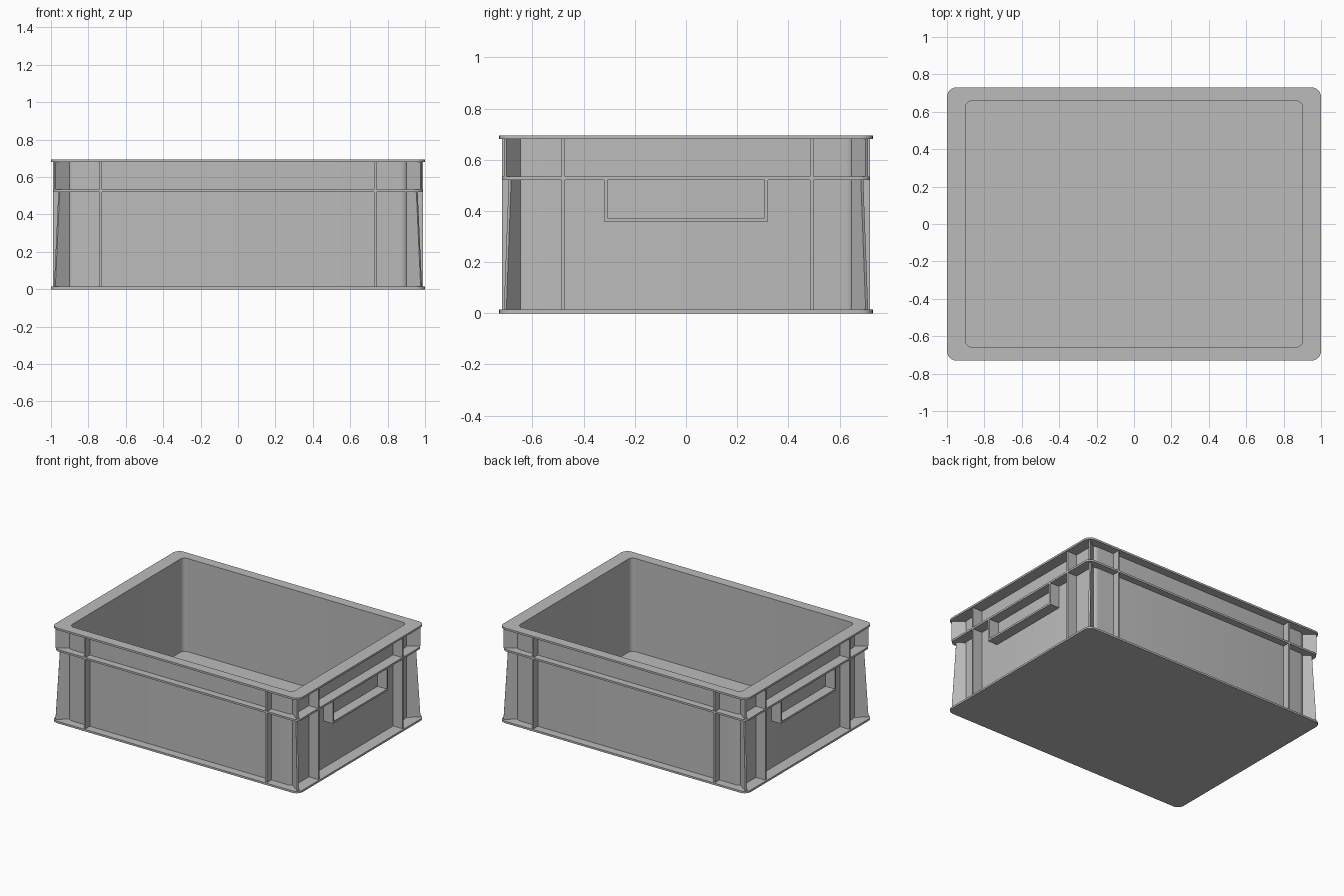
import bpy, bmesh, math
from mathutils import Vector

cube = bpy.data.objects.get("Cube")
if cube:
    bpy.data.objects.remove(cube, do_unlink=True)

grey = bpy.data.materials.new("crate grey")
grey.use_nodes = True
COLOUR = (0.5, 0.5, 0.5, 1)
grey.diffuse_color = COLOUR
grey.node_tree.nodes["Principled BSDF"].inputs["Base Color"].default_value = COLOUR

HEIGHT, PLATE = 0.695, 0.014      # total height, flange thickness
MID = 0.52                        # underside of the middle flange
IN_X, IN_Y = 0.902, 0.658         # inner opening
WALL_X, WALL_Y = 0.914, 0.67      # outer wall faces
RIB_X, RIB_Y = 0.99, 0.72         # outer edge of the ribs


def finish(name, bm, smooth=False):
    bmesh.ops.recalc_face_normals(bm, faces=bm.faces)
    mesh = bpy.data.meshes.new(name)
    bm.to_mesh(mesh)
    bm.free()
    mesh.materials.append(grey)
    ob = bpy.data.objects.new(name, mesh)
    bpy.context.collection.objects.link(ob)
    if smooth:
        bpy.ops.object.select_all(action='DESELECT')
        ob.select_set(True)
        bpy.context.view_layer.objects.active = ob
        bpy.ops.object.shade_smooth_by_angle(angle=math.radians(35))
    return ob


def rounded(hx, hy, r, steps=6):
    """Outline of a rounded rectangle."""
    pts = []
    for q, (sx, sy) in enumerate([(1, 1), (-1, 1), (-1, -1), (1, -1)]):
        for i in range(steps + 1):
            a = math.pi / 2 * (q + i / steps)
            pts.append((sx * (hx - r) + r * math.cos(a), sy * (hy - r) + r * math.sin(a)))
    return pts


def band(name, outer, z0, z1, inner=None):
    """Rounded plate, or a ring when an inner outline is given."""
    bm = bmesh.new()
    loops = [[bm.verts.new((x, y, z)) for x, y in rounded(*o)]
             for o in (outer, inner) if o for z in (z0, z1)]
    n = len(loops[0])
    pairs = [(0, 1)] if not inner else [(0, 1), (1, 3), (3, 2), (2, 0)]
    for a, b in pairs:
        for i in range(n):
            j = (i + 1) % n
            bm.faces.new((loops[a][i], loops[a][j], loops[b][j], loops[b][i]))
    if not inner:
        bm.faces.new(loops[0])
        bm.faces.new(loops[1])
    return finish(name, bm, True)


def box(name, lo, hi):
    bm = bmesh.new()
    bmesh.ops.create_cube(bm, size=1)
    for v in bm.verts:
        v.co = Vector([(a + b) / 2 + c * (b - a) for a, b, c in zip(lo, hi, v.co)])
    return finish(name, bm)


def mirrored_box(name, lo, hi, axis, sign):
    """Box on the positive side, flipped along an axis when sign is -1."""
    lo, hi = list(lo), list(hi)
    if sign < 0:
        lo[axis], hi[axis] = -hi[axis], -lo[axis]
    return box(name, lo, hi)


def gusset(name, sx, sy, z0, z1, end0, end1):
    """Thin corner web whose outer edge runs from end0 (low) to end1 (high)."""
    start = Vector((0.9, 0.648))
    bm = bmesh.new()
    side = Vector((-0.6, 0.8)) * 0.006
    sheets = []
    for k in (-1, 1):
        pts = [(start, z0), (Vector(end0), z0), (Vector(end1), z1), (start, z1)]
        sheets.append([bm.verts.new((sx * (p + side * k).x, sy * (p + side * k).y, z))
                       for p, z in pts])
    a, b = sheets
    bm.faces.new(a)
    bm.faces.new(b)
    for i in range(4):
        j = (i + 1) % 4
        bm.faces.new((a[i], a[j], b[j], b[i]))
    return finish(name, bm)


# Floor, walls and flanges
opening = (IN_X, IN_Y, 0.035)
band("floor_plate", (1, 0.73, 0.05), 0, PLATE)
band("walls", (WALL_X, WALL_Y, 0.045), PLATE, HEIGHT - PLATE, opening)
band("middle_flange", (RIB_X, RIB_Y, 0.045), MID, MID + PLATE, opening)
band("top_rim", (1, 0.73, 0.05), HEIGHT - PLATE, HEIGHT, opening)

# Upright ribs and corner webs, below and above the middle flange
tiers = [("lower", PLATE, MID), ("upper", MID + PLATE, HEIGHT - PLATE)]
for tier, z0, z1 in tiers:
    for s in (-1, 1):
        for x in (-0.734, 0.734):
            mirrored_box(tier + "_long_side_rib", (x - 0.006, WALL_Y - 0.005, z0),
                         (x + 0.006, RIB_Y, z1), 1, s)
        for y in (-0.48, 0.492):
            mirrored_box(tier + "_end_rib", (WALL_X - 0.005, y - 0.007, z0),
                         (RIB_X, y + 0.007, z1), 0, s)
        for t in (-1, 1):
            top = (0.957, 0.688) if tier == "lower" else (0.98, 0.707)
            gusset(tier + "_corner_web", s, t, z0, z1, (0.98, 0.707), top)

# Handle frames under the middle flange on both ends
for s in (-1, 1):
    mirrored_box("handle_bottom", (WALL_X - 0.005, -0.32, 0.358), (RIB_X, 0.32, 0.372), 0, s)
    for y in (-0.313, 0.313):
        mirrored_box("handle_side", (WALL_X - 0.005, y - 0.007, 0.372),
                     (RIB_X, y + 0.007, MID), 0, s)
